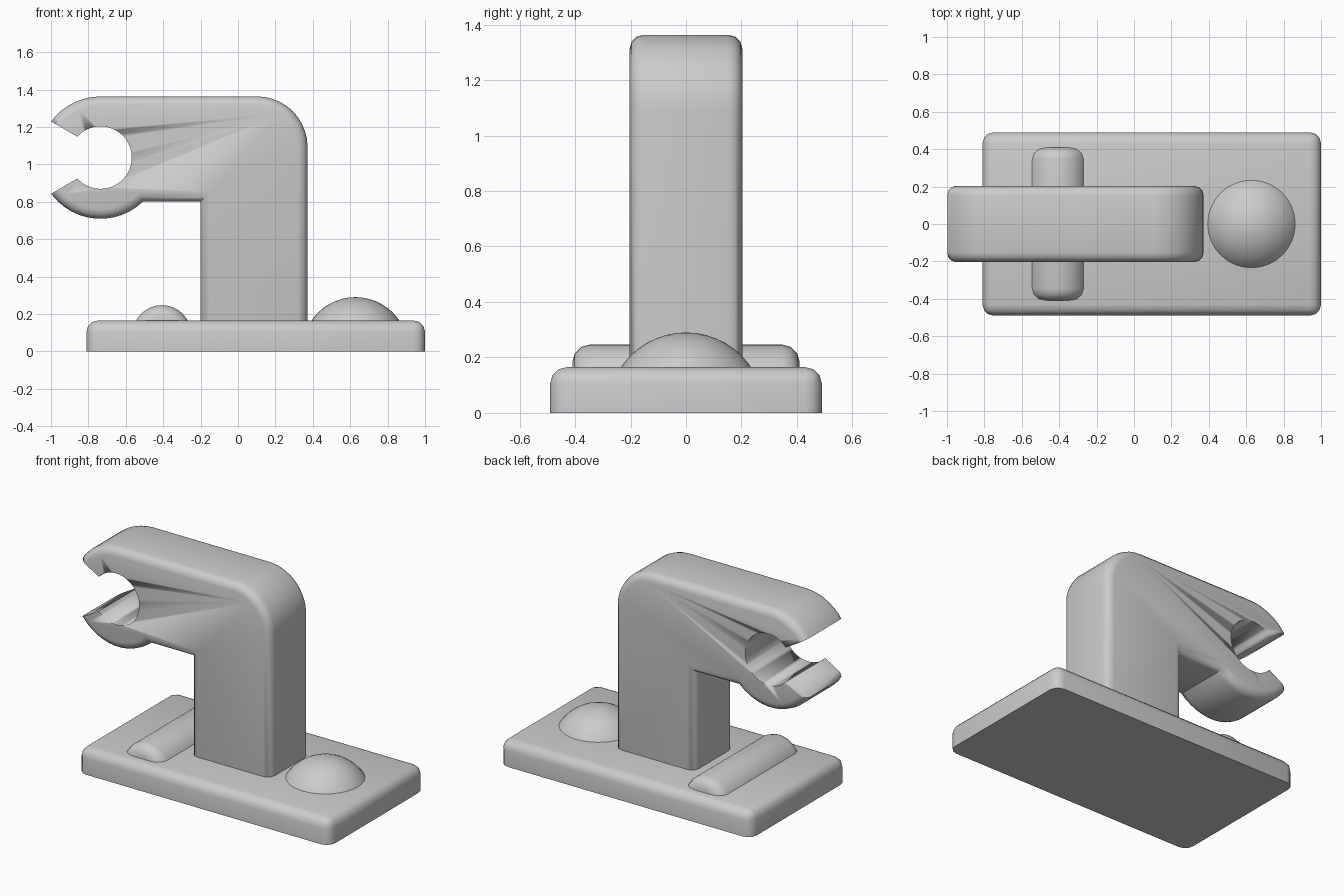
import bpy, bmesh
from math import sin, cos, pi, radians, sqrt
from mathutils import Matrix, Vector

if "Cube" in bpy.data.objects:
    bpy.data.objects.remove(bpy.data.objects["Cube"], do_unlink=True)

grey = bpy.data.materials.new("plain grey")
grey.use_nodes = True
grey.diffuse_color = (0.6, 0.6, 0.6, 1)
grey.node_tree.nodes["Principled BSDF"].inputs["Base Color"].default_value = (0.6, 0.6, 0.6, 1)


def finish(name, bm, angle=35):
    bmesh.ops.recalc_face_normals(bm, faces=bm.faces)
    mesh = bpy.data.meshes.new(name)
    bm.to_mesh(mesh)
    bm.free()
    mesh.materials.append(grey)
    obj = bpy.data.objects.new(name, mesh)
    bpy.context.collection.objects.link(obj)
    bpy.ops.object.select_all(action='DESELECT')
    obj.select_set(True)
    bpy.context.view_layer.objects.active = obj
    bpy.ops.object.shade_smooth_by_angle(angle=radians(angle))
    return obj


def arc(cx, cz, r, start, end, n):
    angles = [radians(start + (end - start) * i / n) for i in range(n + 1)]
    return [(cx + r * cos(a), cz + r * sin(a)) for a in angles]


def extrude_profile(points, half):
    """Solid from an x-z outline, spanning -half to half in y."""
    bm = bmesh.new()
    face = bm.faces.new([bm.verts.new((x, -half, z)) for x, z in points])
    new = bmesh.ops.extrude_face_region(bm, geom=[face])["geom"]
    bmesh.ops.translate(bm, vec=(0, 2 * half, 0),
                        verts=[v for v in new if isinstance(v, bmesh.types.BMVert)])
    bmesh.ops.recalc_face_normals(bm, faces=bm.faces)
    return bm


def bevel(bm, edges, size, segments):
    bmesh.ops.bevel(bm, geom=edges, offset=size, segments=segments, profile=0.5,
                    affect='EDGES', clamp_overlap=False)


def clip_below(bm, z):
    bmesh.ops.bisect_plane(bm, geom=bm.verts[:] + bm.edges[:] + bm.faces[:],
                           plane_co=(0, 0, z), plane_no=(0, 0, 1), clear_inner=True)
    bmesh.ops.holes_fill(bm, edges=[e for e in bm.edges if e.is_boundary])


# Base plate: every edge rounded except those on the underside
bm = bmesh.new()
bmesh.ops.create_cube(bm, size=1, matrix=Matrix.Translation((0.095, 0, 0.0825))
                      @ Matrix.Diagonal((1.81, 0.98, 0.165, 1)))
bevel(bm, [e for e in bm.edges if max(v.co.z for v in e.verts) > 0.1], 0.06, 3)
finish("base_plate", bm)

# Post and arm: one outline with a round head, front and back rims rounded
HX, HZ, R = -0.735, 1.036, 0.327
dip = R * cos(radians(-46))
outline = arc(HX, HZ, R, 90, 314, 28)
outline += [(-0.2, outline[-1][1]), (-0.2, 0.04), (0.372, 0.04)]
outline += arc(0.102, HZ + R - 0.27, 0.27, 0, 90, 10)
bm = extrude_profile(outline, 0.203)
rims = [e for e in bm.edges if abs(e.verts[0].co.y - e.verts[1].co.y) < 0.001]
bevel(bm, rims, 0.05, 3)
arm = finish("post_and_arm", bm)

# Round hole with a flared mouth, cut through the head
cut = arc(HX, HZ, 0.167, -138, 138, 40)
cut += [(-1.2, HZ + 0.31), (-1.2, HZ - 0.31)]
cutter = finish("clip_cutter", extrude_profile(cut, 0.4))
cutter.hide_render = True
mod = arm.modifiers.new("clip opening", 'BOOLEAN')
mod.operation = 'DIFFERENCE'
mod.solver = 'EXACT'
mod.object = cutter
bpy.context.view_layer.objects.active = arm
bpy.ops.object.modifier_apply(modifier=mod.name)
bpy.data.objects.remove(cutter, do_unlink=True)

# Low bar across the base: rounded-end cylinder sunk into the plate
bm = bmesh.new()
bmesh.ops.create_cone(bm, cap_ends=True, segments=32, radius1=0.157, radius2=0.157, depth=0.82,
                      matrix=Matrix.Translation((-0.407, 0, 0.09)) @ Matrix.Rotation(pi / 2, 4, 'X'))
bevel(bm, [e for e in bm.edges if abs(e.verts[0].co.y - e.verts[1].co.y) < 0.001], 0.065, 3)
clip_below(bm, 0.1)
finish("cross_bar", bm)

# Dome button on the base
bm = bmesh.new()
bmesh.ops.create_uvsphere(bm, u_segments=32, v_segments=24, radius=0.283,
                          matrix=Matrix.Translation((0.628, 0, 0.007)))
clip_below(bm, 0.1)
finish("dome_button", bm)
